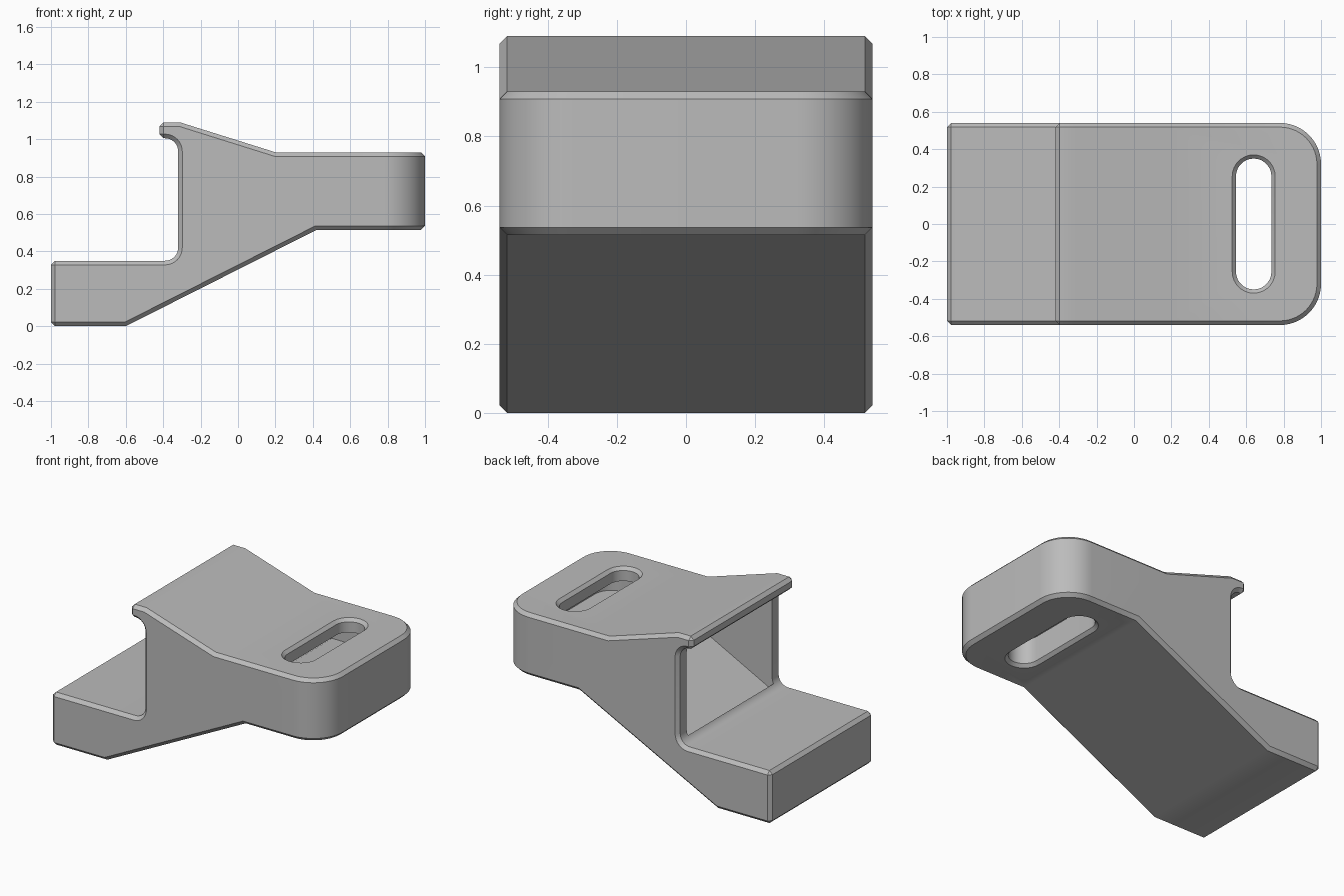
import bpy, bmesh, math
from mathutils import Vector

if "Cube" in bpy.data.objects:
    bpy.data.objects.remove(bpy.data.objects["Cube"])

HALF = 0.54      # half width along y
CHAMFER = 0.022


def arc(cx, cz, r, a0, a1, n=8):
    return [(cx + r * math.cos(math.radians(a0 + (a1 - a0) * i / n)),
             cz + r * math.sin(math.radians(a0 + (a1 - a0) * i / n))) for i in range(n + 1)]


def loft(name, rings, bevel_corner=None):
    """Solid through a list of equal-length rings; optionally round edges at the far end."""
    bm = bmesh.new()
    loops = [[bm.verts.new(p) for p in ring] for ring in rings]
    n = len(loops[0])
    for a, b in zip(loops, loops[1:]):
        for i in range(n):
            bm.faces.new((a[i], a[(i + 1) % n], b[(i + 1) % n], b[i]))
    bm.faces.new(loops[0])
    bm.faces.new(loops[-1])
    if bevel_corner:
        x, r = bevel_corner
        edges = [e for e in bm.edges if all(abs(v.co.x - x) < 1e-4 for v in e.verts)
                 and abs(e.verts[0].co.z - e.verts[1].co.z) > 0.1]
        bmesh.ops.bevel(bm, geom=edges, offset=r, offset_type='OFFSET', segments=14,
                        profile=0.5, affect='EDGES', clamp_overlap=False)
    bmesh.ops.recalc_face_normals(bm, faces=bm.faces[:])
    me = bpy.data.meshes.new(name)
    bm.to_mesh(me)
    bm.free()
    ob = bpy.data.objects.new(name, me)
    bpy.context.collection.objects.link(ob)
    return ob


def extrude_y(name, profile, half, **kw):
    return loft(name, [[(x, y, z) for x, z in profile] for y in (-half, half)], **kw)


# bracket side profile: foot, sloped underside, mounting head, lip and filleted notch
profile = [(-1, 0), (-0.6, 0), (0.42, 0.515), (1, 0.515), (1, 0.93), (0.2, 0.93),
           (-0.31, 1.09), (-0.42, 1.09), (-0.42, 1.005)]
profile += arc(-0.39, 0.935, 0.07, 90, 0)
profile += arc(-0.39, 0.42, 0.07, 0, -90)
profile += [(-1, 0.35)]
body = extrude_y("bracket_body", profile, HALF, bevel_corner=(1, 0.22))

# chamfer on every sharp outer edge
mod = body.modifiers.new("chamfer", 'BEVEL')
mod.width = CHAMFER
mod.segments = 1
mod.limit_method = 'ANGLE'
mod.angle_limit = math.radians(35)

# hollow between the side walls, open at the notch
pocket = extrude_y("pocket_cutter", [(-0.33, 0.35), (-0.3, 0.35), (0.38, 0.70), (0.9, 0.70),
                                     (0.9, 0.84), (0.2, 0.84), (-0.31, 1.0), (-0.33, 1.0)],
                   0.45, bevel_corner=(0.9, 0.12))


# slot through the head, flared at both ends
def slot_ring(r, z):
    pts = arc(0.64, 0.255, r, 0, 180, 14) + arc(0.64, -0.255, r, 180, 360, 14)
    return [(x, y, z) for x, y in pts]


slot = loft("slot_cutter", [slot_ring(0.120, 0.510), slot_ring(0.095, 0.535),
                            slot_ring(0.095, 0.910), slot_ring(0.120, 0.935)])

for cutter in (pocket, slot):
    cutter.hide_render = True
    mod = body.modifiers.new(cutter.name, 'BOOLEAN')
    mod.operation = 'DIFFERENCE'
    mod.solver = 'EXACT'
    mod.object = cutter

# freeze the modifiers, then smooth the rounded parts
bpy.context.view_layer.objects.active = body
body.select_set(True)
for m in list(body.modifiers):
    bpy.ops.object.modifier_apply(modifier=m.name)
for cutter in (pocket, slot):
    bpy.data.objects.remove(cutter)
bpy.ops.object.shade_smooth_by_angle(angle=math.radians(30))

grey = bpy.data.materials.new("plain_grey")
grey.diffuse_color = (0.5, 0.5, 0.5, 1)
grey.use_nodes = True
grey.node_tree.nodes["Principled BSDF"].inputs["Base Color"].default_value = grey.diffuse_color
body.data.materials.clear()
body.data.materials.append(grey)
